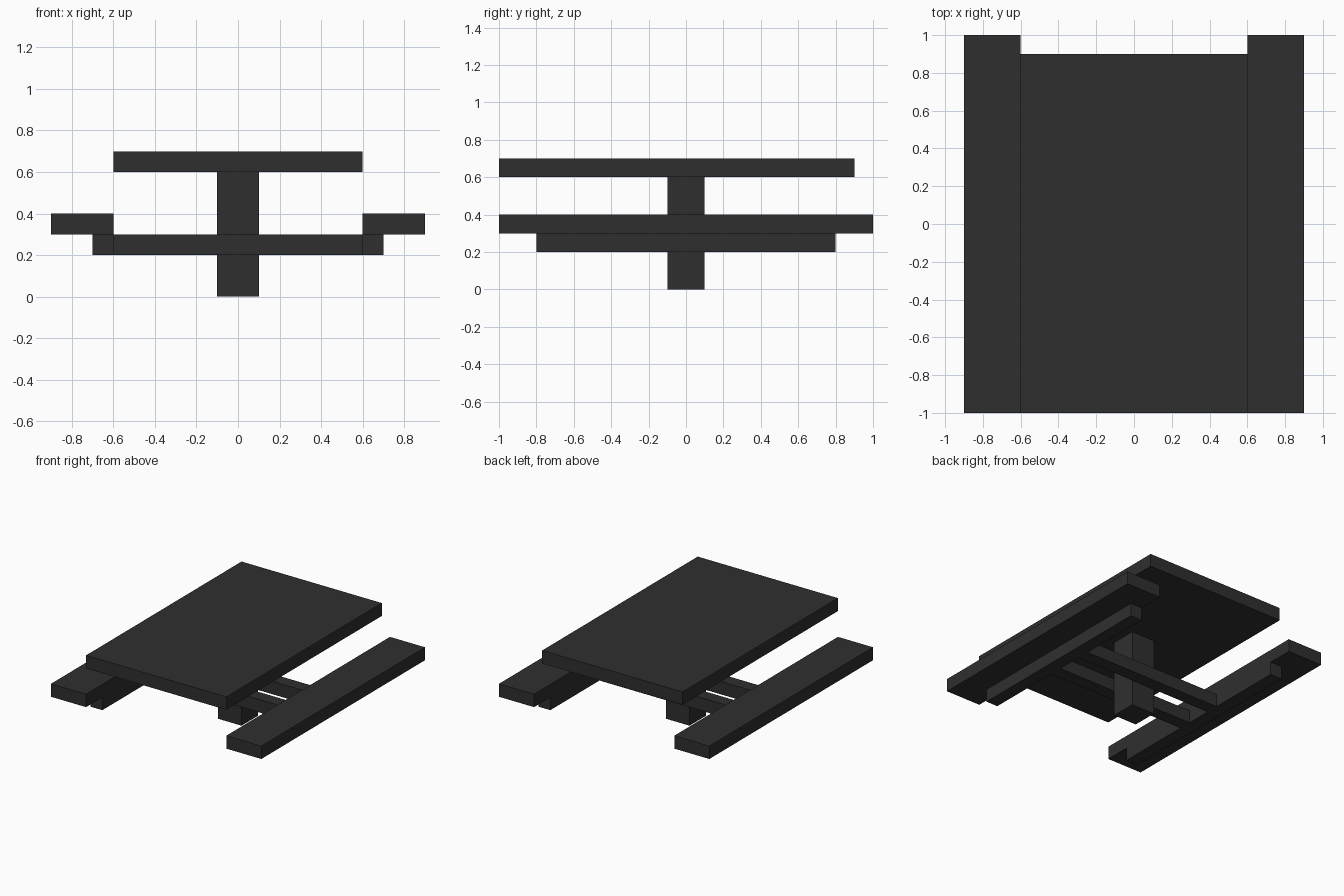
import bpy
from mathutils import Matrix, Vector

cube = bpy.data.objects.get("Cube")
if cube:
    bpy.data.objects.remove(cube, do_unlink=True)

# Single dark finish
dark = bpy.data.materials.new("charcoal")
dark.use_nodes = True
colour = (0.028, 0.028, 0.028, 1)
dark.diffuse_color = colour
dark.node_tree.nodes["Principled BSDF"].inputs["Base Color"].default_value = colour


def box(name, low, high):
    """Add a box spanning two opposite corners."""
    low, high = Vector(low), Vector(high)
    bpy.ops.mesh.primitive_cube_add(size=1)
    obj = bpy.context.object
    obj.name = obj.data.name = name
    obj.data.transform(Matrix.Diagonal((*(high - low), 1)))
    obj.location = (low + high) / 2
    obj.data.materials.append(dark)
    return obj


# Table top and central post
box("table_top", (-0.6, -1, 0.6), (0.6, 0.9, 0.7))
box("post", (-0.1, -0.1, 0), (0.1, 0.1, 0.6))

# Cross beams clamping the post
for name, y in (("front_beam", -0.15), ("back_beam", 0.15)):
    box(name, (-0.6, y - 0.05, 0.2), (0.6, y + 0.05, 0.3))

# Bench seats and the rails beneath them
for side, s in (("left", 1), ("right", -1)):
    seat_x = sorted((0.6 * s, 0.9 * s))
    rail_x = sorted((0.6 * s, 0.7 * s))
    box(side + "_bench", (seat_x[0], -1, 0.3), (seat_x[1], 1, 0.4))
    box(side + "_rail", (rail_x[0], -0.8, 0.2), (rail_x[1], 0.8, 0.3))
